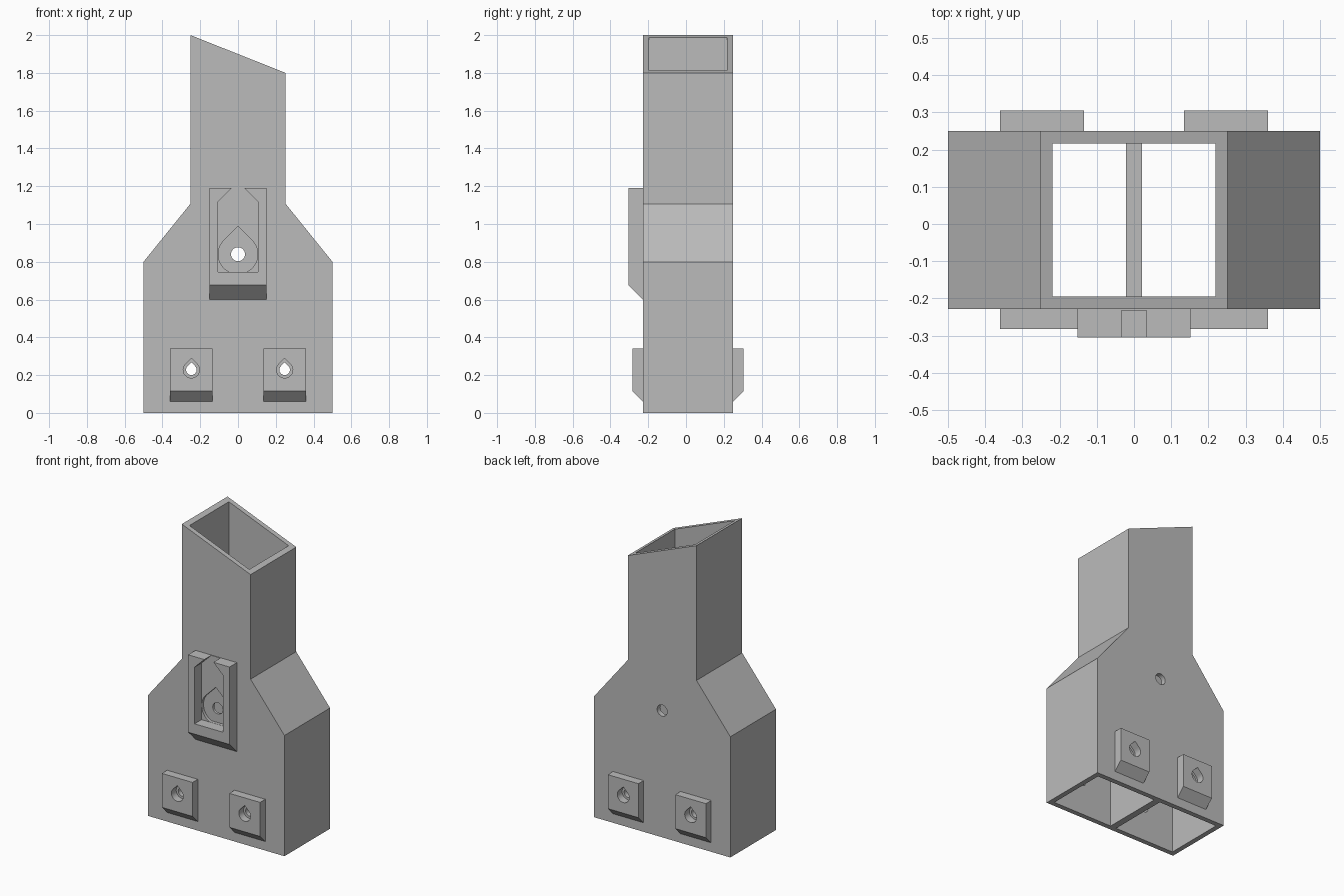
import bpy, bmesh, math

cube = bpy.data.objects.get("Cube")
if cube:
    bpy.data.objects.remove(cube, do_unlink=True)

# Single plain grey
GREY = (0.5, 0.5, 0.5, 1)
grey = bpy.data.materials.new("plain grey")
grey.use_nodes = True
grey.diffuse_color = GREY
grey.node_tree.nodes["Principled BSDF"].inputs["Base Color"].default_value = GREY

FRONT, BACK, WALL = -0.228, 0.25, 0.033


def finish(name, bm):
    bmesh.ops.recalc_face_normals(bm, faces=bm.faces[:])
    mesh = bpy.data.meshes.new(name)
    bm.to_mesh(mesh)
    bm.free()
    mesh.materials.append(grey)
    ob = bpy.data.objects.new(name, mesh)
    bpy.context.collection.objects.link(ob)
    return ob


def prism(name, outline, y0, y1):
    """Extrude an (x, z) outline from y0 to y1."""
    bm = bmesh.new()
    face = bm.faces.new([bm.verts.new((x, y0, z)) for x, z in outline])
    ext = bmesh.ops.extrude_face_region(bm, geom=[face])
    moved = [g for g in ext["geom"] if isinstance(g, bmesh.types.BMVert)]
    bmesh.ops.translate(bm, vec=(0, y1 - y0, 0), verts=moved)
    return finish(name, bm)


def box_outline(x0, x1, z0, z1):
    return [(x0, z0), (x1, z0), (x1, z1), (x0, z1)]


def teardrop(cx, cz, r, floor=0.0):
    """Circle with a pointed roof; points are kept above the floor height."""
    pts = [(cx, cz + r * math.sqrt(2))]
    for i in range(37):
        a = math.radians(135 + 270 * i / 36)
        pts.append((cx + r * math.cos(a), cz + r * math.sin(a)))
    if not floor:
        return pts
    half = math.sqrt(r * r - (cz - floor) ** 2)
    kept = [p for p in pts if p[1] > floor + 0.001]
    split = next(i for i, p in enumerate(kept) if i and p[0] > cx)
    return kept[:split] + [(cx - half, floor), (cx + half, floor)] + kept[split:]


def circle(cx, cz, r, n=32):
    return [(cx + r * math.cos(math.tau * i / n), cz + r * math.sin(math.tau * i / n))
            for i in range(n)]


def mount(name, x0, x1, z0, z1, y_root, y_face):
    """Raised block with a sloped underside, rooted inside the wall."""
    rise = abs(y_face - y_root)
    root = y_root - math.copysign(0.012, y_face - y_root)
    profile = [(root, z0), (y_root, z0), (y_face, z0 + rise), (y_face, z1), (root, z1)]
    bm = bmesh.new()
    ends = [[bm.verts.new((x, y, z)) for y, z in profile] for x in (x0, x1)]
    for ring in ends:
        bm.faces.new(ring)
    n = len(profile)
    for i in range(n):
        j = (i + 1) % n
        bm.faces.new((ends[0][i], ends[0][j], ends[1][j], ends[1][i]))
    return finish(name, bm)


def combine(target, other, operation):
    mod = target.modifiers.new(operation, 'BOOLEAN')
    mod.operation, mod.solver, mod.object = operation, 'EXACT', other
    bpy.context.view_layer.objects.active = target
    bpy.ops.object.modifier_apply(modifier=mod.name)
    bpy.data.objects.remove(other, do_unlink=True)


def add(ob):
    combine(housing, ob, 'UNION')


def cut(ob):
    combine(housing, ob, 'DIFFERENCE')


# Hollow housing: wide base, sloped shoulders, slanted chimney
housing = prism("duct_housing", [
    (-0.5, 0), (0.5, 0), (0.5, 0.8), (0.252, 1.107), (0.252, 1.8),
    (-0.252, 2.0), (-0.252, 1.107), (-0.5, 0.8)], FRONT, BACK)
cut(prism("duct_cavity", [
    (-0.467, -0.1), (0.467, -0.1), (0.467, 0.788), (0.219, 1.095), (0.219, 2.1),
    (-0.219, 2.1), (-0.219, 1.095), (-0.467, 0.788)], FRONT + WALL, BACK - WALL))

# Central divider between the two lower outlets
add(prism("divider", box_outline(-0.022, 0.022, 0, 0.75),
          FRONT + WALL - 0.01, BACK - WALL + 0.01))

# Four small mounts, front and back
for side in (-1, 1):
    a, b = sorted((side * 0.135, side * 0.36))
    add(mount("front_mount", a, b, 0.06, 0.34, FRONT, FRONT - 0.055))
    add(mount("back_mount", a, b, 0.06, 0.34, BACK, BACK + 0.055))

# Large front holder with an open-topped recess
add(mount("holder", -0.152, 0.152, 0.6, 1.19, FRONT, -0.305))
cut(prism("holder_recess", [
    (-0.105, 0.745), (0.105, 0.745), (0.105, 1.12), (0.03, 1.193),
    (0.03, 1.25), (-0.03, 1.25), (-0.03, 1.193), (-0.105, 1.12)], -0.4, -0.232))
cut(prism("holder_pocket", teardrop(0, 0.84, 0.1045, 0.746), -0.26, -0.212))
cut(prism("holder_hole", circle(0, 0.84, 0.037), -0.4, 0.4))

# Stepped teardrop holes through the small mounts
for x in (-0.247, 0.247):
    cut(prism("mount_hole", teardrop(x, 0.228, 0.028), -0.4, 0.4))
    cut(prism("front_counterbore", teardrop(x, 0.228, 0.043), -0.4, FRONT - 0.005))
    cut(prism("back_counterbore", teardrop(x, 0.228, 0.043), BACK + 0.005, 0.4))
